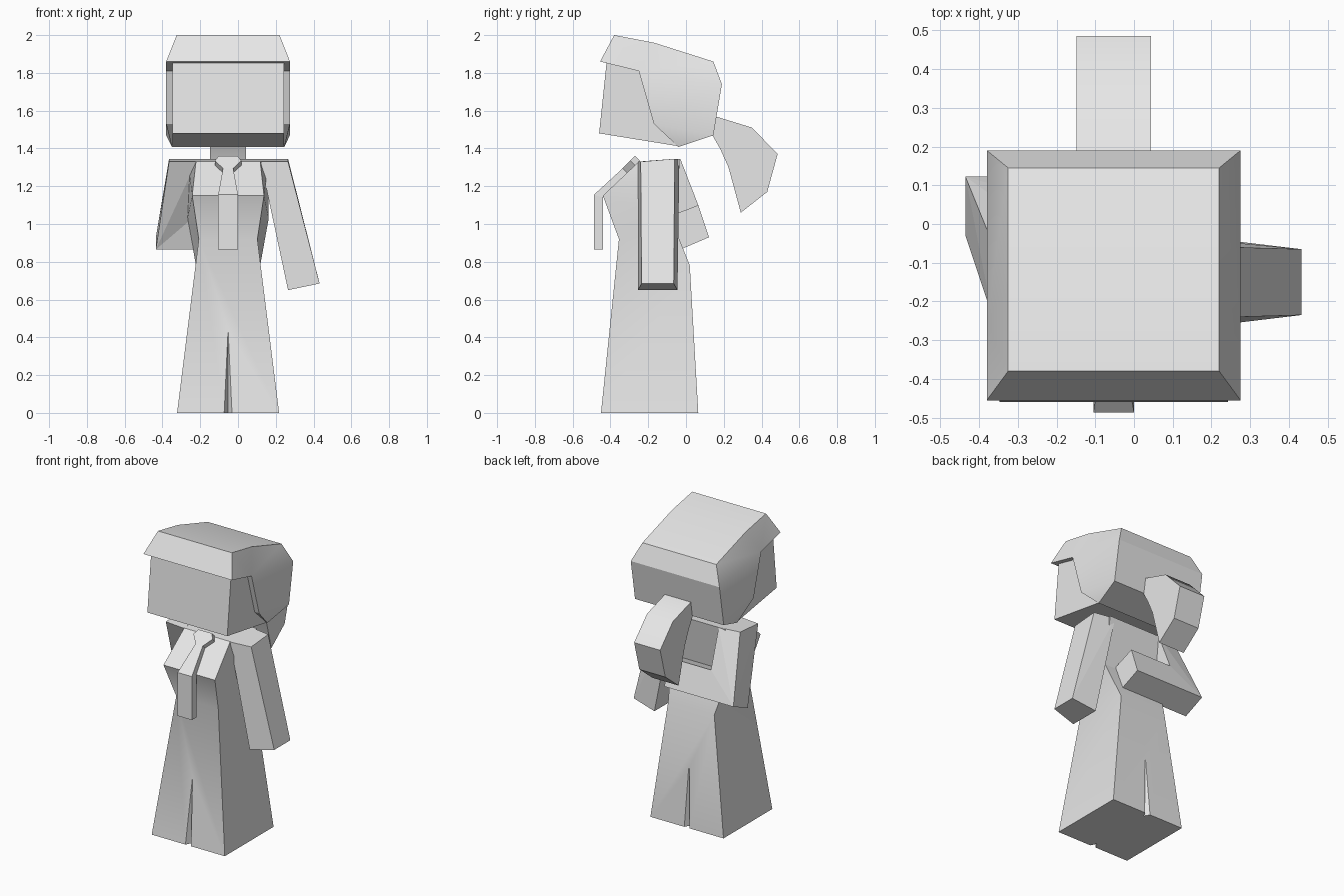
import bpy, bmesh, math
from mathutils import Vector

if "Cube" in bpy.data.objects:
    bpy.data.objects.remove(bpy.data.objects["Cube"], do_unlink=True)

CX = -0.0525  # middle of the figure

mat = bpy.data.materials.new("plain_grey")
mat.use_nodes = True
mat.diffuse_color = (0.8, 0.8, 0.8, 1)
mat.node_tree.nodes["Principled BSDF"].inputs["Base Color"].default_value = (0.8, 0.8, 0.8, 1)


def finish(name, bm):
    bmesh.ops.recalc_face_normals(bm, faces=bm.faces[:])
    mesh = bpy.data.meshes.new(name)
    bm.to_mesh(mesh)
    bm.free()
    mesh.materials.append(mat)
    ob = bpy.data.objects.new(name, mesh)
    bpy.context.collection.objects.link(ob)
    return ob


def smooth(ob):
    bpy.ops.object.select_all(action='DESELECT')
    ob.select_set(True)
    bpy.context.view_layer.objects.active = ob
    bpy.ops.object.shade_smooth_by_angle(angle=math.radians(30))


def loft(name, front, back):
    """Mirrored solid between two chains of (y, z, half width)."""
    bm = bmesh.new()
    cache = {}

    def v(p, s):
        key = (p, s)
        if key not in cache:
            cache[key] = bm.verts.new((CX + s * p[2], p[0], p[1]))
        return cache[key]

    def face(*vs):
        vs = list(dict.fromkeys(vs))
        if len(vs) > 2:
            bm.faces.new(vs)

    for i in range(len(front) - 1):
        a, b, c, d = front[i], front[i + 1], back[i + 1], back[i]
        for s in (-1, 1):
            face(v(a, s), v(b, s), v(c, s), v(d, s))
        for p, q in ((a, b), (c, d)):
            face(v(p, -1), v(q, -1), v(q, 1), v(p, 1))
    for p, q in ((front[0], back[0]), (front[-1], back[-1])):
        face(v(p, -1), v(q, -1), v(q, 1), v(p, 1))
    return finish(name, bm)


def hull(name, pts):
    bm = bmesh.new()
    for p in pts:
        bm.verts.new(p)
    bmesh.ops.convex_hull(bm, input=bm.verts[:])
    bmesh.ops.dissolve_limit(bm, angle_limit=0.03, verts=bm.verts[:], edges=bm.edges[:])
    return finish(name, bm)


# Head block, mostly covered by the hair
H = 0.295
loft("head",
     [(-0.46, 1.48, H), (-0.42, 1.86, H)],
     [(-0.04, 1.412, H), (-0.10, 1.80, H)])

# Hair cap with brim and side flaps
W, T = 0.3275, 0.2725
brim, corner, flap = (-0.455, 1.86, W), (-0.25, 1.81, W), (-0.17, 1.53, W)
nape = (-0.04, 1.408, 0.2975)
smooth(loft("hair_cap",
            [(-0.38, 2.0, T), (-0.17, 1.96, T), (0.145, 1.86, T),
             (0.19, 1.74, W), (0.145, 1.47, W), nape],
            [brim, corner, corner, corner, flap, nape]))

# Ponytail
P = 0.096
smooth(loft("ponytail",
            [(0.155, 1.57, P), (0.35, 1.51, P), (0.485, 1.37, P), (0.43, 1.17, P)],
            [(0.14, 1.47, P), (0.18, 1.40, P), (0.225, 1.30, P), (0.29, 1.06, P)]))

# Dress: hem, waist, bust, shoulders
dress = loft("dress",
             [(-0.45, 0, 0.27), (-0.355, 0.92, 0.155), (-0.44, 1.15, 0.19), (-0.25, 1.33, 0.17)],
             [(0.065, 0, 0.27), (0.02, 0.78, 0.17), (-0.08, 1.03, 0.215), (-0.03, 1.345, 0.215)])

# Slits in the hem, front and back
for name, y_out, y_in, y_tip, z_tip in (("front_slit_cutter", -0.47, -0.41, -0.404, 0.46),
                                        ("back_slit_cutter", 0.085, 0.03, 0.038, 0.43)):
    cutter = hull(name, [(CX - 0.031, y_out, -0.01), (CX + 0.031, y_out, -0.01),
                         (CX, y_in, -0.01), (CX, y_tip, z_tip)])
    cutter.hide_render = True
    mod = dress.modifiers.new(name, 'BOOLEAN')
    mod.operation = 'DIFFERENCE'
    mod.solver = 'EXACT'
    mod.object = cutter
    bpy.ops.object.select_all(action='DESELECT')
    dress.select_set(True)
    bpy.context.view_layer.objects.active = dress
    bpy.ops.object.modifier_apply(modifier=mod.name)
    bpy.data.objects.remove(cutter, do_unlink=True)
smooth(dress)

# Neck tie with knot
loft("tie",
     [(-0.27, 1.36, 0.05), (-0.295, 1.335, 0.07), (-0.335, 1.295, 0.027),
      (-0.487, 1.155, 0.0525), (-0.487, 0.865, 0.0525)],
     [(-0.245, 1.335, 0.05), (-0.265, 1.305, 0.07), (-0.305, 1.265, 0.027),
      (-0.44, 1.14, 0.0525), (-0.44, 0.865, 0.0525)])

# Left arm hanging straight, narrower on its outer side
hull("left_arm", [
    (0.12, -0.255, 1.33), (0.12, -0.035, 1.345),
    (0.265, -0.24, 1.33), (0.265, -0.06, 1.345),
    (0.265, -0.255, 0.65), (0.265, -0.045, 0.65),
    (0.432, -0.235, 0.685), (0.432, -0.065, 0.685)])

# Right arm folded behind the back
elbow = [(-0.435, 0.122, 0.93), (-0.435, -0.03, 0.865),
         (-0.23, 0.065, 1.10), (-0.23, -0.09, 1.04)]
hull("right_upper_arm", elbow + [
    (-0.365, -0.24, 1.33), (-0.365, -0.05, 1.345),
    (-0.22, -0.255, 1.33), (-0.22, -0.03, 1.345)])
hull("right_forearm", elbow + [
    (0.075, 0.122, 0.93), (0.075, -0.03, 0.865),
    (0.075, 0.065, 1.10), (0.075, -0.09, 1.04)])
